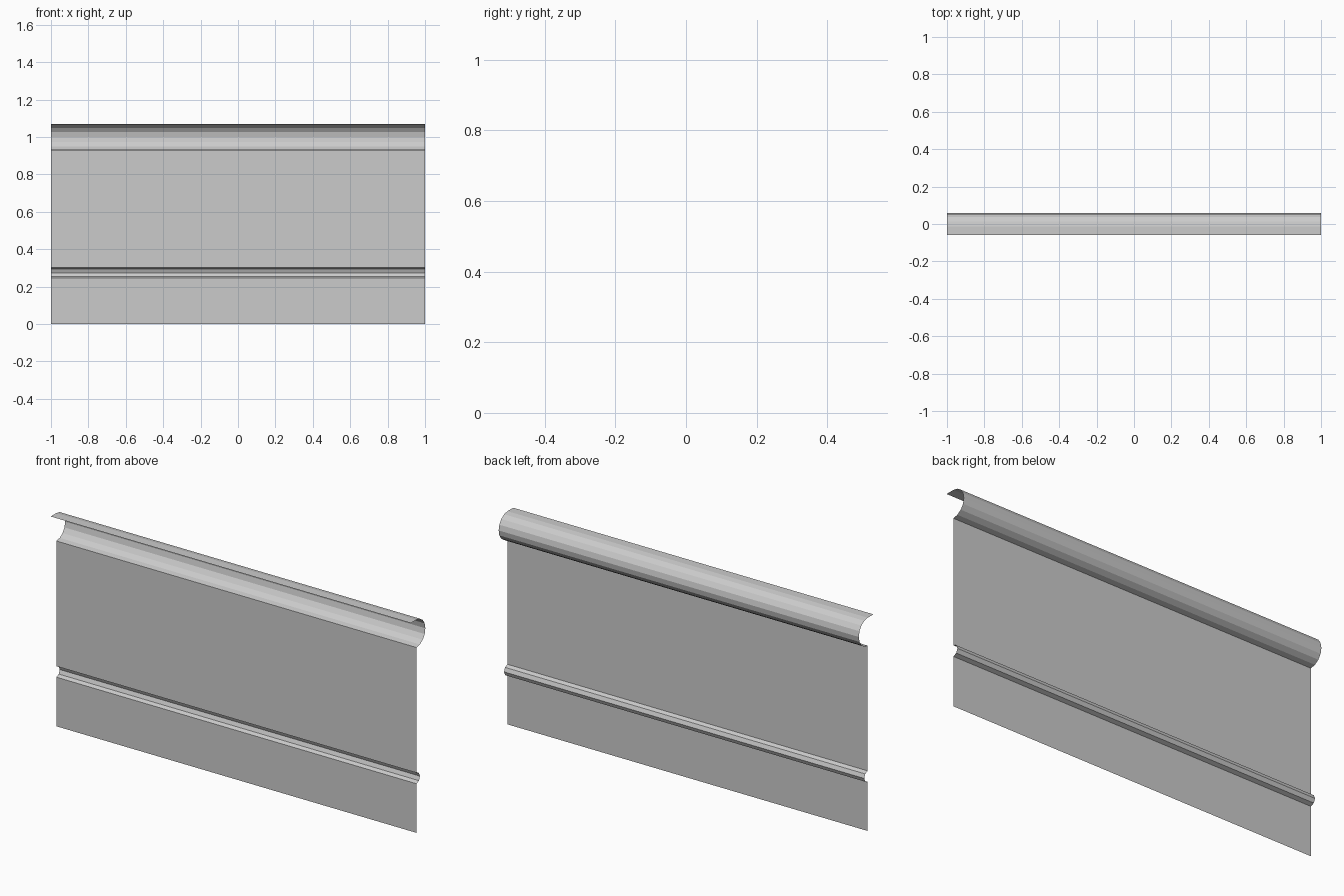
import bpy, bmesh
from math import sin, cos, pi

if "Cube" in bpy.data.objects:
    bpy.data.objects.remove(bpy.data.objects["Cube"])

SHEET_Y = -0.0125   # plane of the flat sheet
HALF_LENGTH = 1.0


def strip(name, profile):
    """Sweep an open (y, z) profile along x as a thin sheet."""
    bm = bmesh.new()
    pairs = [[bm.verts.new((s * HALF_LENGTH, y, z)) for s in (-1, 1)]
             for y, z in profile]
    for (a, b), (c, d) in zip(pairs, pairs[1:]):
        bm.faces.new((a, b, d, c))
    mesh = bpy.data.meshes.new(name)
    bm.to_mesh(mesh)
    bm.free()
    obj = bpy.data.objects.new(name, mesh)
    bpy.context.collection.objects.link(obj)
    return obj


def half_round(radius, centre_z, segments):
    """Half circle bulging to the back, from bottom to top."""
    angles = [-pi / 2 + pi * i / segments for i in range(segments + 1)]
    return [(SHEET_Y + radius * cos(a), centre_z + radius * sin(a)) for a in angles]


# Rolled shapes
groove = half_round(0.0275, 0.274, 4)
top_roll = half_round(0.07, 1.0, 8)

# Flat sheet below and above the groove
strip("lower_panel", [(SHEET_Y, 0), groove[0]])
strip("stiffening_groove", groove)
strip("upper_panel", [groove[-1], top_roll[0]])

# Large roll along the top with its forward lip
strip("top_roll", top_roll)
strip("front_lip", [top_roll[-1], (-0.0575, 1.07)])
